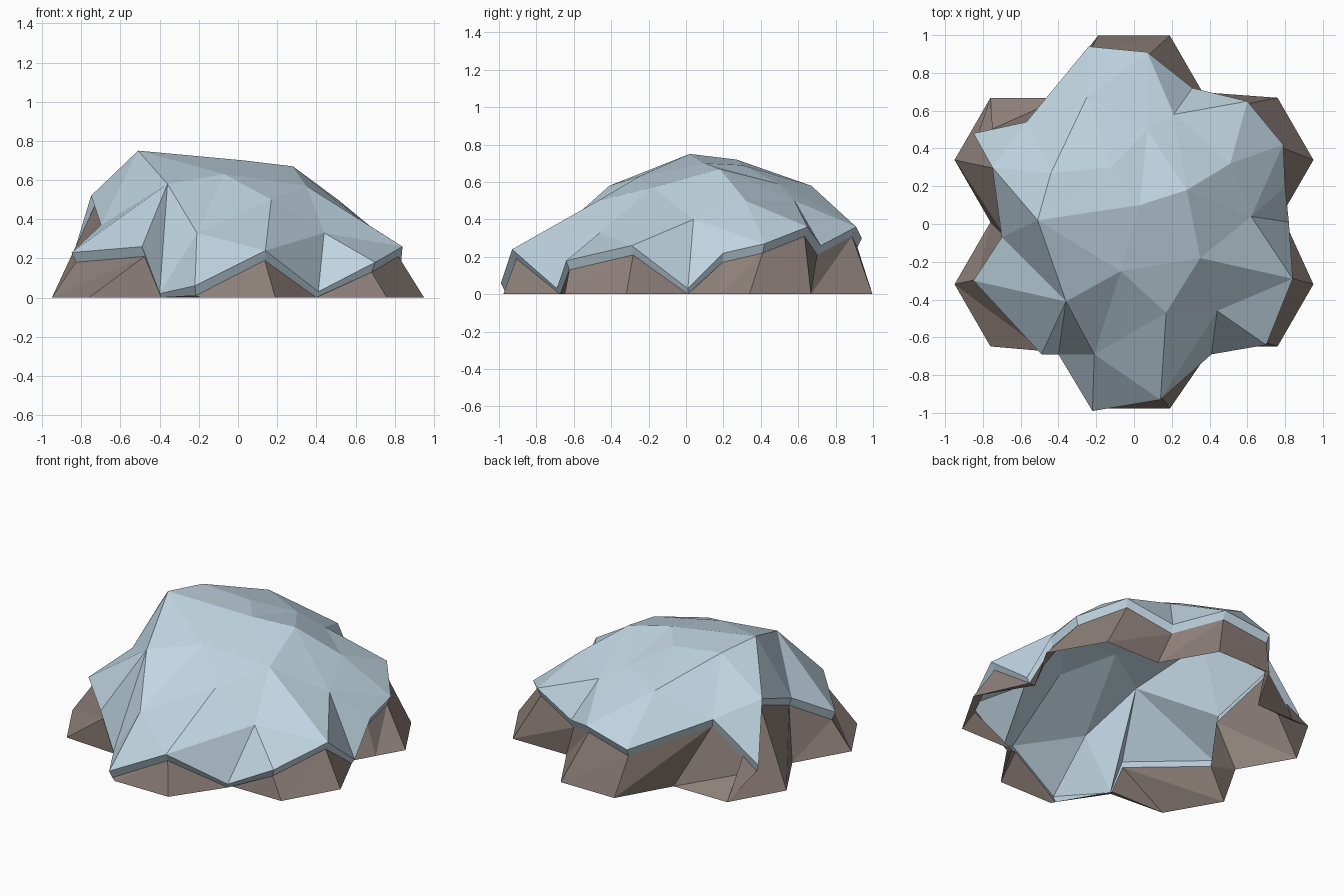
import bpy, math
from mathutils import Vector
from mathutils.geometry import delaunay_2d_cdt

if "Cube" in bpy.data.objects:
    bpy.data.objects.remove(bpy.data.objects["Cube"])


def material(name, rgb):
    m = bpy.data.materials.new(name)
    m.diffuse_color = (*rgb, 1)
    m.use_nodes = True
    m.node_tree.nodes["Principled BSDF"].inputs["Base Color"].default_value = m.diffuse_color
    return m


def add_mesh(name, verts, faces, mat):
    me = bpy.data.meshes.new(name)
    me.from_pydata(verts, [], faces)
    me.materials.append(mat)
    me.update()
    ob = bpy.data.objects.new(name, me)
    bpy.context.collection.objects.link(ob)
    return ob


snow = material("pale snow", (0.53, 0.67, 0.76))
rock = material("brown rock", (0.27, 0.215, 0.195))

# Snow rim, counter-clockwise from the front
rim = [(-.22, -.99, .06), (.14, -.93, .24), (.41, -.69, .03), (.70, -.64, .18),
       (.84, -.29, .26), (.82, .01, .03), (.80, .20, .22), (.79, .42, .27),
       (.60, .65, .36), (.31, .72, .26), (.07, .91, .36), (-.24, .94, .30),
       (-.57, .54, .43), (-.85, .48, .19), (-.75, .30, .52), (-.70, -.07, .37),
       (-.85, -.30, .23), (-.49, -.69, .26), (-.40, -.69, .02)]
# Peaks of the snow cap
peaks = [(-.51, .02, .75), (-.44, .27, .72), (-.12, .30, .69), (.03, .10, .70),
         (.28, .18, .67), (.07, .50, .59), (-.25, .67, .58), (.21, .58, .50),
         (.51, .32, .50), (.62, .04, .40), (.44, -.46, .33), (.35, -.18, .57),
         (.17, -.47, .50), (-.07, -.25, .63), (-.36, -.41, .58), (-.21, -.69, .33)]
# Ridge lines that the triangulation has to keep
ridges = [(19, 20), (19, 33), (20, 25), (20, 14), (33, 15), (33, 16), (33, 17),
          (33, 34), (34, 18), (34, 1), (19, 22), (22, 23), (23, 27), (23, 30),
          (32, 33), (32, 31), (29, 1), (29, 2), (29, 4), (28, 4), (28, 7),
          (26, 9), (26, 8), (26, 10), (25, 11), (25, 12), (24, 26), (27, 8)]
n = len(rim)
pts = rim + peaks
edges = [(i, (i + 1) % n) for i in range(n)] + ridges
cdt = delaunay_2d_cdt([Vector(p[:2]) for p in pts], edges, [list(range(n))], 1, 1e-5)
cap_verts = [(v.x, v.y, pts[o[0]][2] if o else .5) for v, o in zip(cdt[0], cdt[3])]
add_mesh("snow_cap", cap_verts, cdt[2], snow)

# Snow lip turning down and in to the rock
low = [(x * .975, y * .975, max(z - .05, 0)) for x, y, z in rim]
ring = [(i, (i + 1) % n) for i in range(n)]
add_mesh("snow_lip", low + rim, [(i, j, j + n, i + n) for i, j in ring], snow)

# Rock skirt: outline of six hexagons round a centre one
R = 0.38
base = []
for k in range(6):
    t = math.radians(-90 + 60 * k)
    for off in (-30, 30, 90):
        a = t + math.radians(off)
        base.append((R * (math.sqrt(3) * math.cos(t) + math.cos(a)),
                     R * (math.sqrt(3) * math.sin(t) + math.sin(a)) + .01, 0))
base.insert(6, tuple((a + b) / 2 for a, b in zip(base[5], base[6])))
faces = []
for i, j in ring:
    faces += [(i, j, j + n), (i, j + n, i + n)]
add_mesh("rock_base", base + low, faces, rock)
